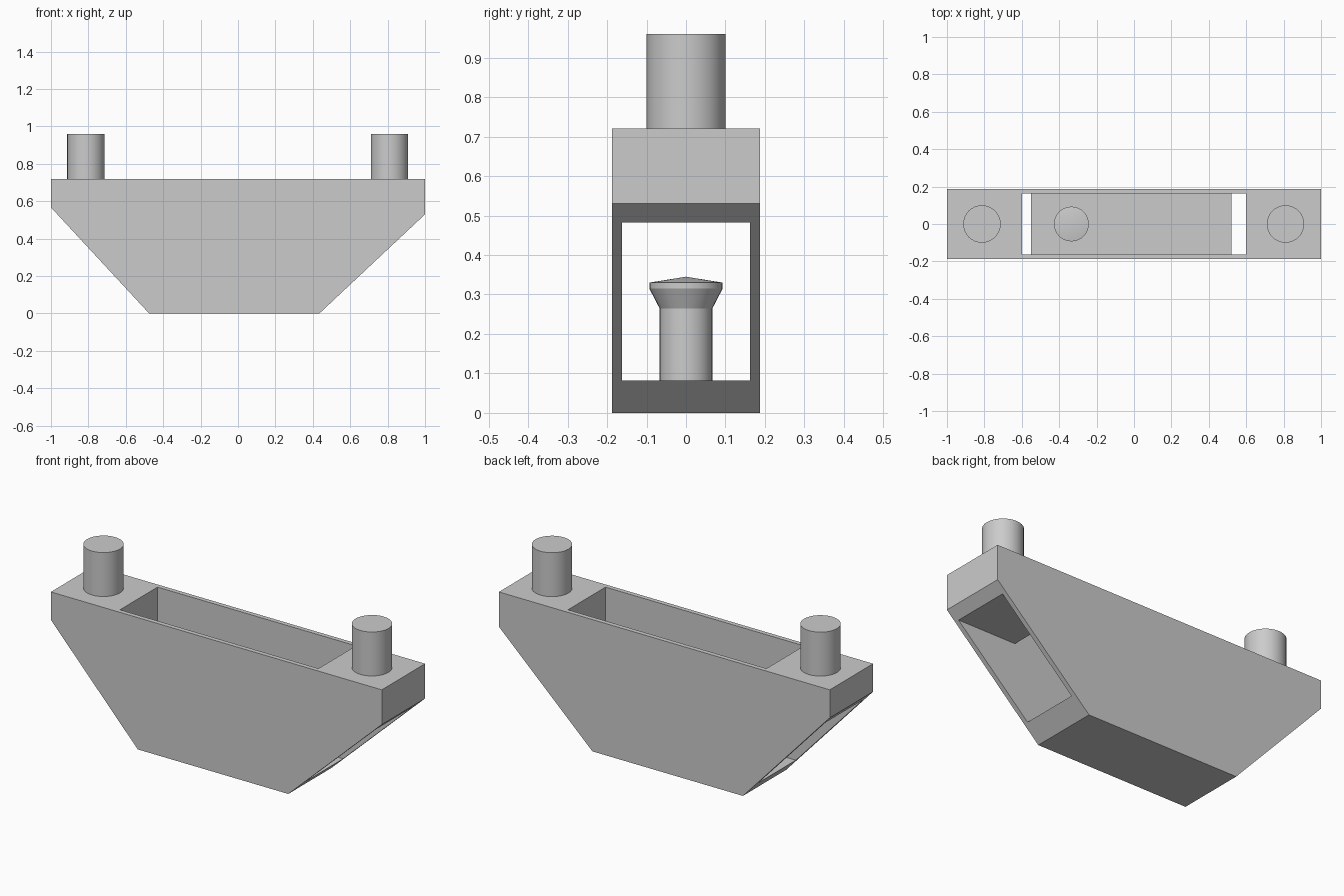
import bpy
import bmesh
import math

cube = bpy.data.objects.get("Cube")
if cube:
    bpy.data.objects.remove(cube, do_unlink=True)

grey = bpy.data.materials.new("plain grey")
grey.use_nodes = True
colour = (0.6, 0.6, 0.6, 1)
grey.diffuse_color = colour
grey.node_tree.nodes["Principled BSDF"].inputs["Base Color"].default_value = colour


def add_object(name, bm):
    bmesh.ops.recalc_face_normals(bm, faces=bm.faces)
    mesh = bpy.data.meshes.new(name)
    bm.to_mesh(mesh)
    bm.free()
    mesh.materials.append(grey)
    obj = bpy.data.objects.new(name, mesh)
    bpy.context.collection.objects.link(obj)
    return obj


def select_only(obj):
    bpy.ops.object.select_all(action='DESELECT')
    obj.select_set(True)
    bpy.context.view_layer.objects.active = obj


def prism(name, profile, half_width):
    """Extrude an x-z outline across y."""
    bm = bmesh.new()
    face = bm.faces.new([bm.verts.new((x, -half_width, z)) for x, z in profile])
    result = bmesh.ops.extrude_face_region(bm, geom=[face])
    verts = [v for v in result["geom"] if isinstance(v, bmesh.types.BMVert)]
    bmesh.ops.translate(bm, verts=verts, vec=(0, 2 * half_width, 0))
    return add_object(name, bm)


def turned(name, x, profile, sides=32):
    """Spin an r-z profile around a vertical axis at x."""
    bm = bmesh.new()
    verts = [bm.verts.new((x + r, 0, z)) for r, z in profile]
    edges = [bm.edges.new(pair) for pair in zip(verts, verts[1:])]
    bmesh.ops.spin(bm, geom=verts + edges, cent=(x, 0, 0), axis=(0, 0, 1),
                   angle=math.tau, steps=sides)
    bmesh.ops.remove_doubles(bm, verts=bm.verts, dist=0.0005)
    obj = add_object(name, bm)
    select_only(obj)
    bpy.ops.object.shade_smooth_by_angle(angle=math.radians(25))
    return obj


# Tapered body with a slot open at the top and through both sloped ends
body = prism("body", [(-1, 0.72), (1, 0.72), (1, 0.53), (0.435, 0),
                      (-0.475, 0), (-1, 0.567)], 0.187)
cutter = prism("slot_cutter", [(-0.6, 0.8), (-0.6, 0.52), (-1.1, 0.52), (-1.1, 0.082),
                               (1.1, 0.082), (1.1, 0.482), (0.6, 0.482), (0.6, 0.8)], 0.162)
cutter.hide_render = True
slot = body.modifiers.new("slot", 'BOOLEAN')
slot.operation = 'DIFFERENCE'
slot.solver = 'EXACT'
slot.object = cutter
select_only(body)
bpy.ops.object.modifier_apply(modifier=slot.name)
bpy.data.objects.remove(cutter, do_unlink=True)

# Round studs on the two end blocks
for name, x in (("right_stud", -0.813), ("left_stud", 0.81)):
    turned(name, x, [(0, 0.72), (0.1, 0.72), (0.1, 0.96), (0, 0.96)])

# Flared peg standing on the slot floor
turned("inner_peg", -0.335, [(0, 0.08), (0.067, 0.08), (0.067, 0.265), (0.093, 0.315),
                             (0.093, 0.33), (0, 0.345)])
